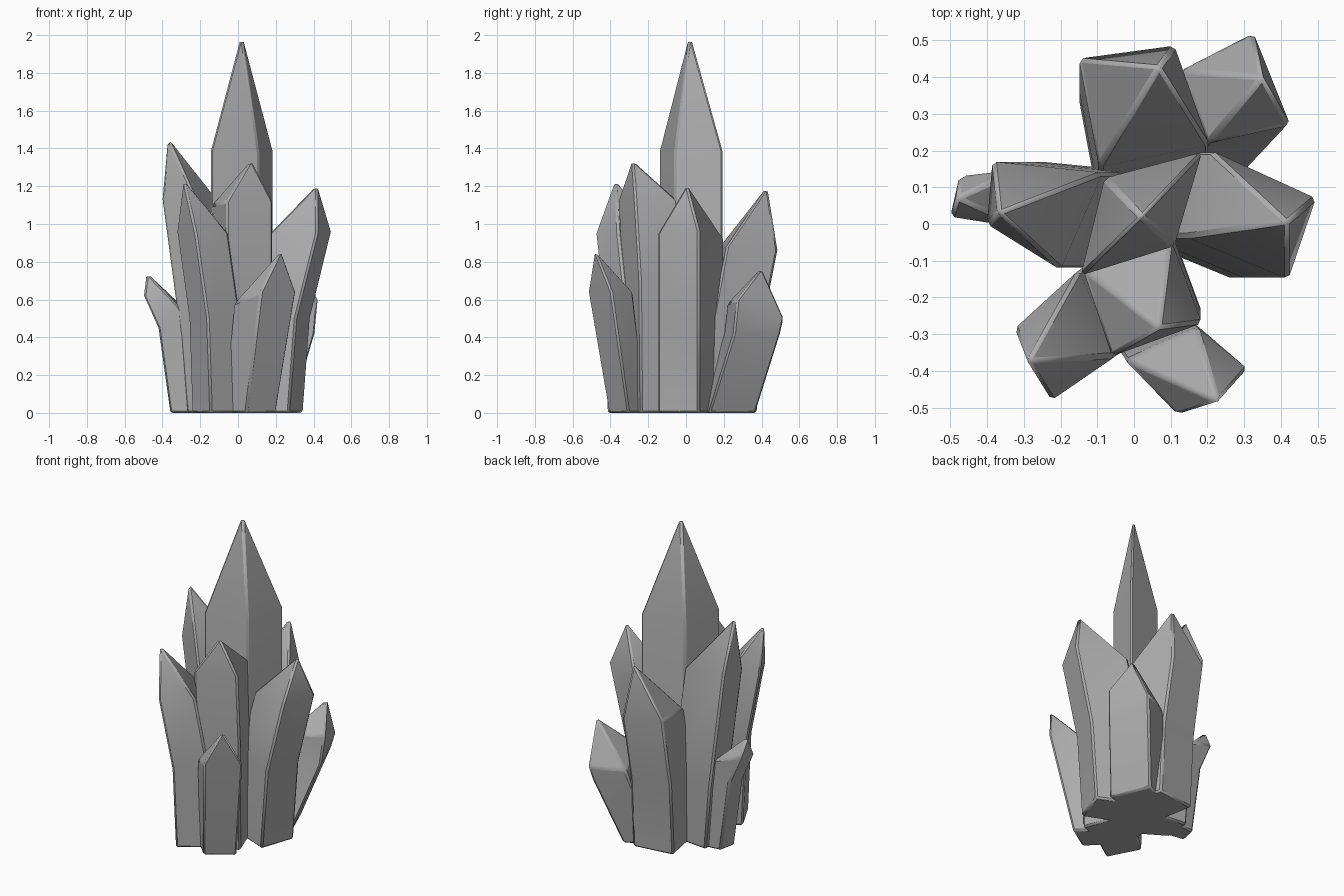
import bpy, bmesh
from mathutils import Vector

if "Cube" in bpy.data.objects:
    bpy.data.objects.remove(bpy.data.objects["Cube"])

stone = bpy.data.materials.new("grey crystal")
stone.diffuse_color = (0.42, 0.42, 0.42, 1)
stone.use_nodes = True
stone.node_tree.nodes["Principled BSDF"].inputs["Base Color"].default_value = stone.diffuse_color


def crystal(name, apex, shoulder, shift, bend=None, base_scale=1.0):
    """Four-sided shard: base ring, optional bend ring, shoulder ring, pointed tip.
    shift = (x, y) move from shoulder to base; bend = (height, share of shift)."""
    top = [Vector(p) for p in shoulder]
    c = sum(top, Vector()) / 4

    def ring(z, share):
        k = 1 + (base_scale - 1) * share
        return [Vector((c.x + (p.x - c.x) * k + shift[0] * share,
                        c.y + (p.y - c.y) * k + shift[1] * share, z)) for p in top]

    rings = [ring(0, 1)]
    if bend:
        rings.append(ring(*bend))
    rings.append(top)

    bm = bmesh.new()
    vs = [[bm.verts.new(p) for p in r] for r in rings]
    tip = bm.verts.new(apex)
    bm.faces.new(vs[0])
    for lo, hi in zip(vs, vs[1:]):
        for i in range(4):
            j = (i + 1) % 4
            bm.faces.new((lo[i], lo[j], hi[j], hi[i]))
    for i in range(4):
        bm.faces.new((vs[-1][i], vs[-1][(i + 1) % 4], tip))
    bmesh.ops.recalc_face_normals(bm, faces=bm.faces)
    me = bpy.data.meshes.new(name)
    bm.to_mesh(me)
    bm.free()
    me.materials.append(stone)
    ob = bpy.data.objects.new(name, me)
    bpy.context.collection.objects.link(ob)

    # narrow chamfer on the hard edges
    bev = ob.modifiers.new("chamfer", 'BEVEL')
    bev.width = 0.011
    bev.segments = 1
    bev.limit_method = 'ANGLE'
    bev.angle_limit = 0.5
    bpy.ops.object.select_all(action='DESELECT')
    ob.select_set(True)
    bpy.context.view_layer.objects.active = ob
    bpy.ops.object.shade_smooth_by_angle(angle=0.5)


# tall central shard
crystal("main_crystal", (0.02, 0.02, 2.015),
        [(0.185, 0.195, 1.39), (-0.08, 0.125, 1.38), (-0.145, -0.14, 1.39), (0.11, -0.06, 1.38)],
        (0, 0))

# large shards around it
crystal("back_crystal", (0.07, 0.43, 1.20),
        [(0.11, 0.485, 0.86), (-0.15, 0.45, 0.90), (-0.095, 0.155, 0.85), (0.205, 0.215, 0.88)],
        (0, -0.11), (0.45, 0.75))
crystal("right_crystal", (0.42, 0.005, 1.21),
        [(0.495, 0.07, 0.96), (0.21, 0.20, 0.92), (0.14, -0.035, 0.92), (0.42, -0.15, 0.95)],
        (-0.15, 0), (0.5, 0.75))
crystal("front_crystal", (0.07, -0.285, 1.34),
        [(0.185, -0.27, 1.12), (0.10, -0.04, 1.12), (-0.14, -0.12, 1.10), (-0.06, -0.36, 1.12)],
        (0, 0.03), (0.7, 0.8))
crystal("left_crystal", (-0.37, 0.03, 1.46),
        [(-0.085, 0.14, 1.10), (-0.385, 0.17, 1.15), (-0.40, 0.0, 1.13), (-0.20, -0.125, 1.08)],
        (0.13, 0), (0.4, 0.75))
crystal("front_left_crystal", (-0.29, -0.375, 1.24),
        [(-0.15, -0.125, 0.92), (-0.325, -0.285, 0.96), (-0.225, -0.48, 0.95), (-0.05, -0.36, 0.95)],
        (0.08, 0.06), (0.5, 0.8))

# small outer shards
crystal("front_right_small_crystal", (0.23, -0.485, 0.865),
        [(0.31, -0.395, 0.64), (0.17, -0.28, 0.64), (-0.025, -0.37, 0.58), (0.12, -0.52, 0.64)],
        (-0.08, 0.09), None, 0.85)
crystal("back_right_small_crystal", (0.35, 0.40, 0.77),
        [(0.425, 0.27, 0.60), (0.325, 0.52, 0.50), (0.13, 0.42, 0.50), (0.20, 0.22, 0.58)],
        (-0.14, -0.15), (0.42, 0.12))
crystal("left_small_crystal", (-0.485, 0.07, 0.745),
        [(-0.31, 0.15, 0.58), (-0.475, 0.13, 0.63), (-0.50, 0.02, 0.62), (-0.31, -0.01, 0.56)],
        (0.14, 0), (0.45, 0.55))
